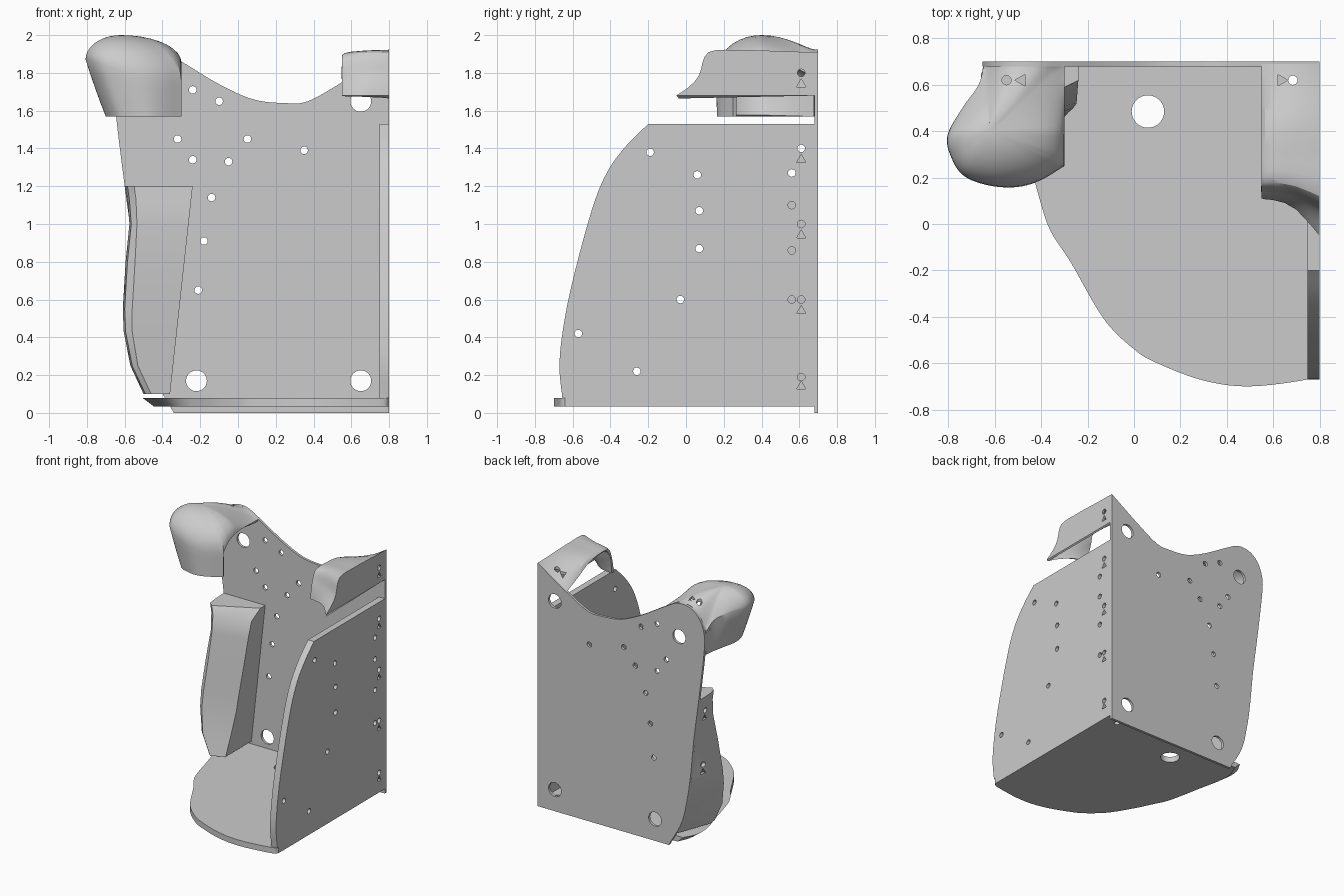
import bpy, bmesh, math
from mathutils import Vector, Matrix

cube = bpy.data.objects.get("Cube")
if cube:
    bpy.data.objects.remove(cube)

GREY = (0.6, 0.6, 0.6, 1)
mat = bpy.data.materials.new("plain grey")
mat.use_nodes = True
mat.diffuse_color = GREY
mat.node_tree.nodes["Principled BSDF"].inputs["Base Color"].default_value = GREY

# Local frames for each drilling direction
AXES = {
    "x": Matrix(((0, 0, 1), (1, 0, 0), (0, 1, 0))),
    "y": Matrix(((0, 1, 0), (0, 0, 1), (1, 0, 0))),
    "z": Matrix.Identity(3),
}


def spline(points, steps=6):
    """Smooth curve through the given points."""
    pts = [Vector(p) for p in points]
    ext = [2 * pts[0] - pts[1]] + pts + [2 * pts[-1] - pts[-2]]
    out = []
    for a, b, c, d in zip(ext, ext[1:], ext[2:], ext[3:]):
        for i in range(steps):
            t = i / steps
            out.append((2 * b + (c - a) * t + (2 * a - 5 * b + 4 * c - d) * t * t
                        + (3 * b - a - 3 * c + d) * t ** 3) / 2)
    return out + [pts[-1]]


def make_object(name, bm):
    bmesh.ops.remove_doubles(bm, verts=bm.verts, dist=0.0005)
    bmesh.ops.recalc_face_normals(bm, faces=bm.faces)
    mesh = bpy.data.meshes.new(name)
    bm.to_mesh(mesh)
    bm.free()
    obj = bpy.data.objects.new(name, mesh)
    bpy.context.collection.objects.link(obj)
    mesh.materials.append(mat)
    return obj


def loft(name, rows, closed=False, caps=False, extra=None):
    """Skin between rows of points; optional end caps and extra faces."""
    bm = bmesh.new()
    grid = [[bm.verts.new(p) for p in row] for row in rows]
    for low, high in zip(grid, grid[1:]):
        n = len(low)
        for i in range(n if closed else n - 1):
            j = (i + 1) % n
            bm.faces.new((low[i], low[j], high[j], high[i]))
    if caps:
        bm.faces.new(grid[0])
        bm.faces.new(grid[-1])
    for face in extra or []:
        bm.faces.new([bm.verts.new(p) for p in face])
    return make_object(name, bm)


def select(obj):
    bpy.ops.object.select_all(action="DESELECT")
    obj.select_set(True)
    bpy.context.view_layer.objects.active = obj


def finish(obj, holes, shell=0):
    """Thicken, drill and shade. A hole is (centre, axis, radius, depth, sides, spin)."""
    select(obj)
    if shell:
        mod = obj.modifiers.new("thickness", "SOLIDIFY")
        mod.thickness = shell
        mod.offset = -1
        bpy.ops.object.modifier_apply(modifier=mod.name)
    bm = bmesh.new()
    for centre, axis, radius, depth, sides, spin in holes:
        place = Matrix.Translation(centre) @ AXES[axis].to_4x4() @ Matrix.Rotation(spin, 4, "Z")
        bmesh.ops.create_cone(bm, cap_ends=True, segments=sides, radius1=radius,
                              radius2=radius, depth=depth, matrix=place)
    cutter = make_object("cutter", bm)
    cutter.hide_render = True
    mod = obj.modifiers.new("holes", "BOOLEAN")
    mod.operation, mod.solver, mod.object = "DIFFERENCE", "EXACT", cutter
    bpy.ops.object.modifier_apply(modifier=mod.name)
    bpy.data.objects.remove(cutter)
    bpy.ops.object.shade_smooth_by_angle(angle=math.radians(30))


def drill(centre, axis, radius=0.02, depth=0.2, sides=20, spin=0):
    return (Vector(centre), axis, radius, depth, sides, spin)


def marker(centre, axis, depth, spin=0):
    return drill(centre, axis, 0.028, depth, 3, spin)


# Back plate
BACK, INNER = 0.70, 0.68
edge = spline([(-0.34, 0), (-0.45, 0.2), (-0.5, 0.4), (-0.53, 0.6), (-0.56, 0.9), (-0.6, 1.2),
               (-0.645, 1.57), (-0.65, 1.72), (-0.61, 1.84), (-0.53, 1.91), (-0.42, 1.92),
               (-0.3, 1.86), (-0.1, 1.74), (0.08, 1.66), (0.25, 1.64), (0.37, 1.65),
               (0.55, 1.75), (0.8, 1.91)])
outline = [(p.x, p.y) for p in edge] + [(0.8, 0)]
plate = loft("back_plate", [[(x, y, z) for x, z in outline] for y in (INNER, BACK)], True, True)
big = [(-0.22, 0.17), (0.65, 0.17), (0.65, 1.65), (-0.43, 1.66)]
small = [(-0.24, 1.71), (-0.1, 1.65), (-0.32, 1.45), (-0.24, 1.34), (0.05, 1.45), (-0.05, 1.33),
         (0.35, 1.39), (-0.14, 1.14), (-0.18, 0.91), (-0.21, 0.65)]
finish(plate, [drill((x, BACK, z), "y", 0.055, sides=32) for x, z in big]
       + [drill((x, BACK, z), "y") for x, z in small])

# Base plate, its left edge undercut
rim = spline([(0.8, -0.64), (0.75, -0.67), (0.5, -0.7), (0.3, -0.675), (0.1, -0.6), (0, -0.54),
              (-0.13, -0.41), (-0.27, -0.17), (-0.36, -0.03), (-0.405, 0.1), (-0.45, 0.27),
              (-0.5, 0.45), (-0.5, 0.58), (-0.45, INNER)])
rim = [(p.x, p.y) for p in rim] + [(0.8, INNER)]
under = [(x + 0.06 * min(1, max(0, -x * 4 - 1)), y) for x, y in rim]
base = loft("base_plate", [[(x, y, z) for x, y in ring] for ring, z in ((under, 0.035), (rim, 0.08))],
            True, True)
finish(base, [drill((0.06, 0.485, 0.06), "z", 0.07, sides=32), drill((0.685, 0.62, 0.06), "z")])

# Side wall with a narrowed outer front edge
front = spline([(-0.655, 0.08), (-0.67, 0.25), (-0.65, 0.45), (-0.6, 0.7), (-0.5, 1.07),
                (-0.42, 1.27), (-0.32, 1.41), (-0.2, 1.53)])
side = [(p.x, p.y) for p in front] + [(INNER, 1.53), (INNER, 0.08)]
wall = loft("side_wall", [[(x, y, z) for y, z in side] for x in (0.748, 0.8)], True, True)
through = [(-0.19, 1.38), (0.06, 1.26), (0.07, 1.07), (0.07, 0.87), (-0.03, 0.6), (-0.57, 0.42),
           (-0.26, 0.22), (0.56, 1.27), (0.61, 1.4)]
blind = [(0.56, 1.1), (0.56, 0.86), (0.56, 0.6), (0.61, 1.0), (0.61, 0.6), (0.61, 0.19)]
finish(wall, [drill((0.8, y, z), "x") for y, z in through]
       + [drill((0.8, y, z), "x", depth=0.06) for y, z in blind]
       + [marker((0.8, 0.61, z), "x", 0.06) for z in (0.14, 0.54, 0.94, 1.34)])

# Left grip fin: height, plate edge, outer bulge, front left x and y, front right y
fin_rows = []
for z, plate_x, outer, fx, fy, ry in [
        (0.1, -0.4, -0.5, -0.46, 0.31, 0.36), (0.25, -0.465, -0.57, -0.53, 0.32, 0.4),
        (0.43, -0.505, -0.605, -0.56, 0.35, 0.44), (0.55, -0.525, -0.61, -0.56, 0.37, 0.45),
        (0.8, -0.55, -0.595, -0.545, 0.41, 0.48), (1.0, -0.57, -0.575, -0.535, 0.44, 0.5),
        (1.13, -0.59, -0.585, -0.54, 0.46, 0.52), (1.2, -0.6, -0.595, -0.55, 0.46, 0.62)]:
    rx = -0.24 - 0.109 * (1.2 - z)
    fin_rows.append([(plate_x, INNER, z), (outer, fy + 0.1, z), (outer + 0.01, fy + 0.03, z),
                     (fx, fy, z), (rx, ry, z), (rx, INNER, z)])
fin = loft("grip_fin", fin_rows, True, True)
finish(fin, [drill((-0.58, 0.59, z), "x", depth=0.08) for z in (0.25, 0.65, 1.08)]
       + [marker((-0.58, 0.59, z - 0.06), "x", 0.08) for z in (0.25, 0.65, 1.08)])

# Palm bulb: open shell with a domed top, walls only on the left and front
shoulder = spline([(-0.65, INNER, 1.75), (-0.67, 0.6, 1.82), (-0.74, 0.5, 1.86), (-0.805, 0.38, 1.87),
                   (-0.785, 0.28, 1.87), (-0.73, 0.205, 1.85), (-0.62, 0.165, 1.81),
                   (-0.5, 0.16, 1.77), (-0.4, 0.19, 1.76), (-0.3, 0.25, 1.76)])
foot = spline([(-0.65, INNER), (-0.66, 0.6), (-0.68, 0.5), (-0.7, 0.4), (-0.69, 0.3), (-0.64, 0.21),
               (-0.56, 0.175), (-0.48, 0.165), (-0.4, 0.19), (-0.3, 0.25)])
arch = spline([(-0.3, 0.25, 1.76), (-0.3, 0.31, 1.82), (-0.3, 0.43, 1.86), (-0.3, INNER, 1.86)])
rear = spline([(-0.3, INNER, 1.86), (-0.42, INNER, 1.92), (-0.55, INNER, 1.9), (-0.65, INNER, 1.75)])
ring = shoulder + arch[1:] + rear[1:-1]
pole = Vector((-0.62, 0.4, 2.0))
bm = bmesh.new()


def dome_point(p, t):
    lift = math.cos(t) ** (1 + 6 * max(0, p.y - 0.4))
    flat = pole.lerp(p, math.sin(t))
    return (flat.x, flat.y, p.z + (pole.z - p.z) * lift)


def wall_point(p, q, t):
    bow = 0.06 * t * (1 - t)
    flat = p.xy.lerp(q, t - bow * 2)
    return (flat.x, flat.y, p.z + (1.57 - p.z) * t)


STEPS = 9
angles = [math.pi / 2 * i / STEPS for i in range(1, STEPS + 1)]
top = bm.verts.new(pole)
dome = [[bm.verts.new(dome_point(p, a)) for a in angles] for p in ring]
for i, col in enumerate(dome):
    nxt = dome[(i + 1) % len(dome)]
    bm.faces.new((top, col[0], nxt[0]))
    for k in range(STEPS - 1):
        bm.faces.new((col[k], col[k + 1], nxt[k + 1], nxt[k]))
walls = [[dome[i][-1]] + [bm.verts.new(wall_point(p, foot[i], t / 4)) for t in range(1, 5)]
         for i, p in enumerate(shoulder)]
for a, b in zip(walls, walls[1:]):
    for k in range(4):
        bm.faces.new((a[k], a[k + 1], b[k + 1], b[k]))
bulb = make_object("palm_bulb", bm)
finish(bulb, [drill((-0.55, 0.62, 1.94), "z", depth=0.14),
              marker((-0.485, 0.62, 1.94), "z", 0.14, math.pi / 2)], 0.02)

# Right corner cover: open shell with an outer side panel
left = spline([(0.69, 1.75), (0.55, 1.81), (0.42, 1.87), (0.3, 1.89), (0.18, 1.885),
               (0.14, 1.82), (0.12, 1.74), (0.11, 1.68)], 4)
right = spline([(0.69, 1.91), (0.55, 1.913), (0.42, 1.918), (0.3, 1.92), (0.12, 1.91),
                (0.07, 1.79), (0.02, 1.73), (-0.05, 1.68)], 4)
cover_rows = []
for x, reach, rise in [(0.55, 0, 0), (0.565, 0.02, 0.4), (0.6, 0.04, 0.65), (0.65, 0.12, 0.8),
                       (0.7, 0.3, 0.9), (0.76, 0.7, 0.97), (0.8, 1, 1)]:
    row = []
    for a, b in zip(left, right):
        back = max(0, (a.x - 0.42) / 0.27)
        f = rise + ((x - 0.55) / 0.25 - rise) * back
        row.append((x, a.x + (b.x - a.x) * reach, a.y + (b.y - a.y) * f))
    cover_rows.append(row)
panel = cover_rows[-1] + [(0.8, 0.69, 1.68)]
cover = loft("corner_cover", cover_rows, extra=[panel])
finish(cover, [drill((0.8, 0.61, 1.8), "x", depth=0.1), marker((0.8, 0.61, 1.74), "x", 0.1),
               drill((0.685, 0.62, 1.84), "z", depth=0.14),
               marker((0.635, 0.62, 1.82), "z", 0.14, -math.pi / 2)], 0.02)
